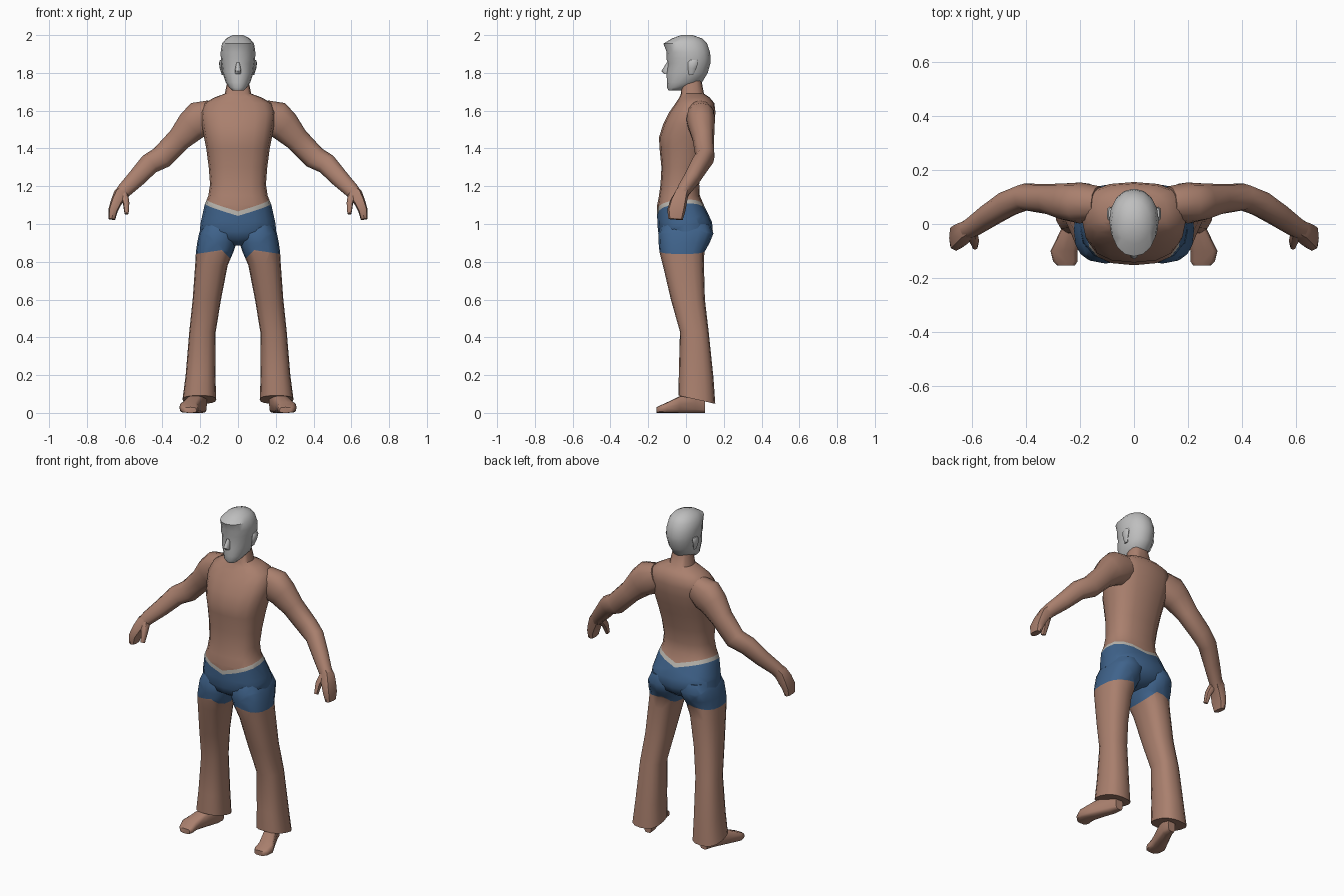
import bpy, bmesh, math
from mathutils import Vector

if "Cube" in bpy.data.objects:
    bpy.data.objects.remove(bpy.data.objects["Cube"])


def material(name, rgb):
    m = bpy.data.materials.new(name)
    m.diffuse_color = (*rgb, 1)
    m.use_nodes = True
    m.node_tree.nodes["Principled BSDF"].inputs["Base Color"].default_value = m.diffuse_color
    return m


SKIN = material("skin", (0.40, 0.215, 0.155))
BLUE = material("blue cloth", (0.05, 0.125, 0.26))
BAND = material("waistband", (0.50, 0.48, 0.44))
GREY = material("grey head", (0.52, 0.52, 0.52))


def loft(name, rings, mats, n=16, power=2.3, mirror=False, cuts=(), rule=None):
    """Skin a tube through rings of (centre, u axis, v axis), then cut and colour it."""
    bm = bmesh.new()
    loops = []
    for c, u, v in rings:
        loop = []
        for i in range(n):
            a = 2 * math.pi * i / n
            cs, sn = round(math.cos(a), 6), round(math.sin(a), 6)
            p = math.copysign(abs(cs) ** (2 / power), cs)
            q = math.copysign(abs(sn) ** (2 / power), sn)
            loop.append(bm.verts.new(Vector(c) + Vector(u) * p + Vector(v) * q))
        loops.append(loop)
    for a, b in zip(loops, loops[1:]):
        for i in range(n):
            j = (i + 1) % n
            bm.faces.new((a[i], a[j], b[j], b[i]))
    bm.faces.new(loops[0][::-1])
    bm.faces.new(loops[-1])
    for co, no in cuts:
        bmesh.ops.bisect_plane(bm, geom=bm.verts[:] + bm.edges[:] + bm.faces[:],
                               plane_co=co, plane_no=no, dist=1e-5)
    bmesh.ops.recalc_face_normals(bm, faces=bm.faces[:])
    if rule:
        for f in bm.faces:
            f.material_index = rule(f.calc_center_median())
    me = bpy.data.meshes.new(name)
    bm.to_mesh(me)
    bm.free()
    for m in mats:
        me.materials.append(m)
    ob = bpy.data.objects.new(name, me)
    bpy.context.collection.objects.link(ob)
    bpy.ops.object.select_all(action='DESELECT')
    bpy.context.view_layer.objects.active = ob
    ob.select_set(True)
    bpy.ops.object.shade_smooth_by_angle(angle=math.radians(50))
    if mirror:
        mod = ob.modifiers.new("mirror", 'MIRROR')
        mod.use_axis[0] = True
        mod.use_mirror_merge = False
    return ob


def level(z, x0, x1, y0, y1, tilt=0):
    """Horizontal ring from its x and y limits; tilt lowers the back edge."""
    return (((x0 + x1) / 2, (y0 + y1) / 2, z), ((x1 - x0) / 2, 0, 0), (0, (y1 - y0) / 2, -tilt))


def limb(points):
    """Rings across a bent path of (x, y, z, radius in front view, radius in depth)."""
    rings = []
    for i, p in enumerate(points):
        a, b = points[max(i - 1, 0)], points[min(i + 1, len(points) - 1)]
        t = (Vector(b[:3]) - Vector(a[:3])).normalized()
        side = t.cross(Vector((0, 1, 0))).normalized()
        rings.append((p[:3], side * p[3], side.cross(t) * p[4]))
    return rings


# Torso and pelvis, with a V-shaped waistband
WAIST, SLOPE, LEAN, WIDTH = 1.058, 0.30, 0.10, 0.024
torso = [(0.885, .05, -.08, .08), (0.92, .15, -.135, .125), (0.96, .203, -.148, .142),
         (1.01, .197, -.152, .138), (1.10, .177, -.153, .095), (1.15, .157, -.143, .073),
         (1.21, .148, -.135, .070), (1.30, .155, -.130, .085), (1.40, .168, -.140, .115),
         (1.46, .180, -.143, .132), (1.53, .192, -.120, .150), (1.59, .197, -.090, .156),
         (1.64, .178, -.055, .150), (1.67, .125, -.035, .125), (1.69, .070, -.027, .095),
         (1.77, .053, -.020, .080)]


def torso_colour(c):
    h = c.z - SLOPE * abs(c.x) - LEAN * c.y
    return 1 if h < WAIST else 2 if h < WAIST + WIDTH else 0


loft("torso", [level(z, -w, w, f, b) for z, w, f, b in torso], [SKIN, BLUE, BAND], power=2.5,
     cuts=[((0, 0, h), (s * SLOPE, -LEAN, 1)) for s in (1, -1) for h in (WAIST, WAIST + WIDTH)],
     rule=torso_colour)


# Flared legs, with the short trouser legs coloured above a pointed hem
def leg_colour(c):
    return int(c.z > min(.862 - .15 * (c.x - .085), .862 + 1.0 * (c.x - .085)))


legs = [(1.00, .02, .185, -.125, .125, 0), (0.95, .005, .206, -.147, .145, 0),
        (0.90, .008, .216, -.145, .125, 0), (0.85, .025, .223, -.140, .097, 0),
        (0.78, .055, .227, -.122, .095, 0), (0.60, .090, .240, -.080, .100, 0),
        (0.43, .118, .258, -.032, .120, 0), (0.20, .120, .277, -.038, .145, .01),
        (0.07, .115, .294, -.040, .155, .022)]
loft("leg", [level(*r) for r in legs], [SKIN, BLUE], power=2.5, mirror=True,
     cuts=[((.085, 0, .862), (.15, 0, 1)), ((.085, 0, .862), (-1, 0, 1))], rule=leg_colour)

# Feet, turned slightly outward: (y, x, half width, height)
feet = [(.10, .19, .025, .09), (.05, .20, .036, .11), (-.035, .235, .043, .088),
        (-.10, .260, .050, .056), (-.14, .255, .045, .038), (-.155, .252, .032, .03)]
loft("foot", [((x, y, h / 2), (w, 0, 0), (0, 0, h / 2)) for y, x, w, h in feet],
     [SKIN], n=12, power=3.5, mirror=True)

# Arms
loft("arm", limb([(.13, .075, 1.585, .075, .065), (.20, .078, 1.555, .098, .076),
                  (.245, .082, 1.52, .085, .070), (.31, .092, 1.45, .065, .057),
                  (.405, .100, 1.352, .062, .050), (.47, .075, 1.317, .056, .048),
                  (.54, .030, 1.24, .048, .042), (.60, -.012, 1.18, .040, .036),
                  (.625, -.025, 1.15, .036, .034)]), [SKIN], n=12, mirror=True)

# Hands and thumbs
loft("hand", limb([(.59, -.005, 1.19, .030, .030), (.625, -.025, 1.155, .036, .037),
                   (.645, -.040, 1.115, .030, .045), (.662, -.052, 1.07, .025, .048),
                   (.668, -.055, 1.025, .018, .038)]), [SKIN], n=8, power=3, mirror=True)
loft("thumb", limb([(.605, -.03, 1.155, .024, .025), (.592, -.062, 1.11, .017, .021),
                    (.590, -.082, 1.055, .011, .014)]), [SKIN], n=8, mirror=True)

# Head: (z, half width, front, back)
head = [(1.707, .030, -.092, -.020), (1.722, .046, -.100, .000), (1.75, .065, -.100, .085),
        (1.80, .082, -.104, .115), (1.85, .088, -.096, .129), (1.875, .091, -.104, .131),
        (1.91, .092, -.102, .127), (1.955, .085, -.120, .112), (1.982, .062, -.075, .085),
        (2.00, .028, -.025, .035)]
loft("head", [level(z, -w, w, f, b) for z, w, f, b in head], [GREY], power=2.1)

# Nose and ears
loft("nose", [level(1.855, -.008, .008, -.102, -.08), level(1.81, -.017, .017, -.130, -.08),
              level(1.793, -.014, .014, -.115, -.08)], [GREY], n=8)
loft("ear", [level(1.79, .075, .086, .015, .04), level(1.825, .08, .097, .01, .055),
             level(1.855, .08, .101, .01, .065), level(1.868, .08, .095, .02, .06)],
     [GREY], n=8, mirror=True)
